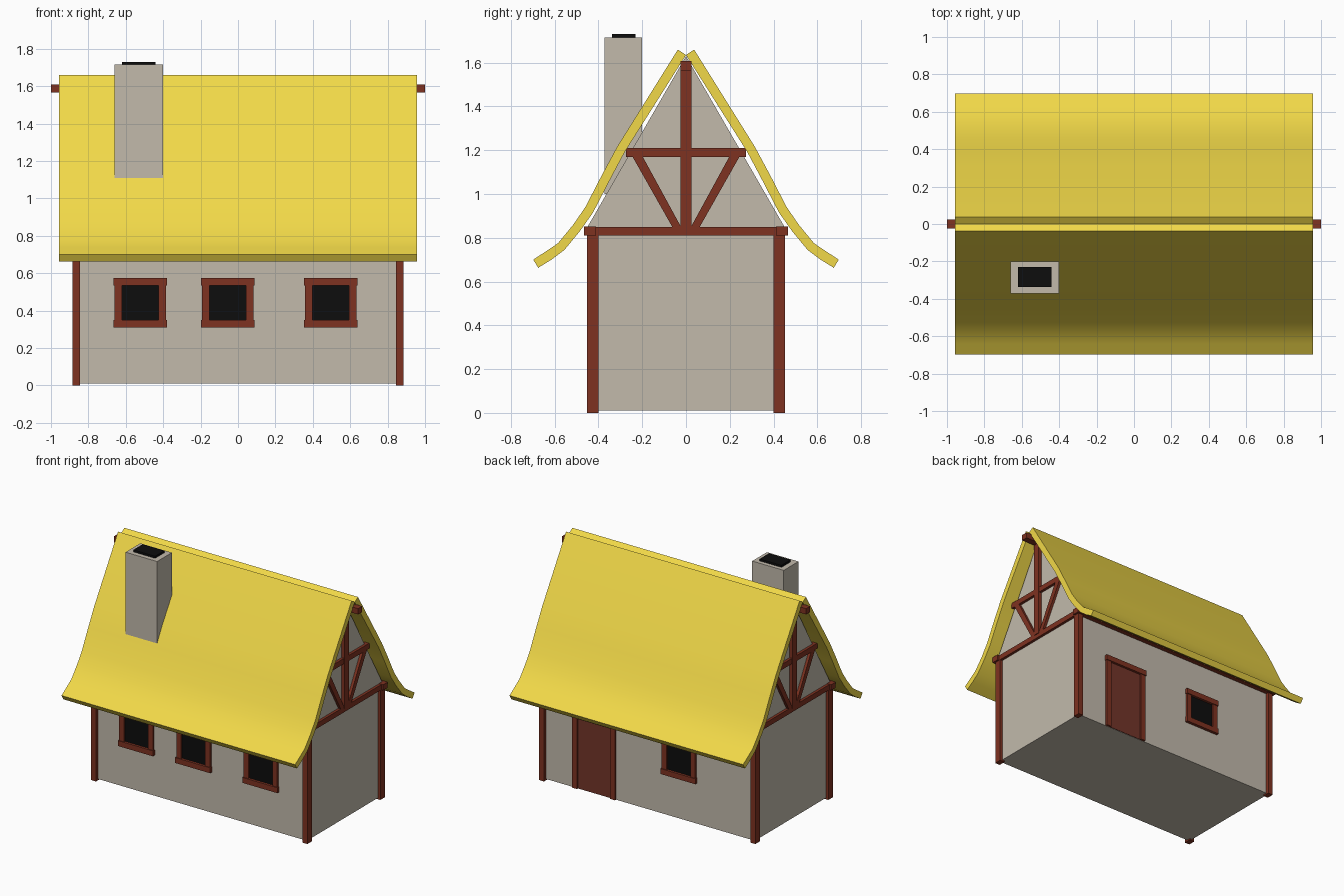
import bpy, bmesh

if "Cube" in bpy.data.objects:
    bpy.data.objects.remove(bpy.data.objects["Cube"])


def material(name, rgb):
    m = bpy.data.materials.new(name)
    m.diffuse_color = (*rgb, 1)
    m.use_nodes = True
    m.node_tree.nodes["Principled BSDF"].inputs["Base Color"].default_value = m.diffuse_color
    return m


PLASTER = material("plaster", (0.54, 0.49, 0.41))
TIMBER = material("timber", (0.21, 0.032, 0.015))
DOOR = material("door_paint", (0.17, 0.035, 0.022))
THATCH = material("thatch", (0.88, 0.69, 0.065))
DARK = material("dark", (0.004, 0.004, 0.004))


def prism(name, profile, x0, x1, mat):
    """Extrude a (y, z) profile along x."""
    bm = bmesh.new()
    a = [bm.verts.new((x0, y, z)) for y, z in profile]
    b = [bm.verts.new((x1, y, z)) for y, z in profile]
    bm.faces.new(a)
    bm.faces.new(b[::-1])
    n = len(profile)
    for i in range(n):
        j = (i + 1) % n
        bm.faces.new((a[i], b[i], b[j], a[j]))
    bmesh.ops.recalc_face_normals(bm, faces=bm.faces)
    me = bpy.data.meshes.new(name)
    bm.to_mesh(me)
    bm.free()
    me.materials.append(mat)
    ob = bpy.data.objects.new(name, me)
    bpy.context.collection.objects.link(ob)
    return ob


def box(name, x, y, z, mat):
    (x0, x1), (y0, y1), (z0, z1) = sorted(x), sorted(y), sorted(z)
    return prism(name, [(y0, z0), (y1, z0), (y1, z1), (y0, z1)], x0, x1, mat)


# Walls with gable ends
prism("house_walls", [(-0.43, 0.01), (0.43, 0.01), (0.43, 0.85), (0.45, 0.85), (0, 1.63),
                      (-0.45, 0.85), (-0.43, 0.85)], -0.865, 0.865, PLASTER)

# Curved thatch roof, one slab per side
outer = [(0.037, 1.66), (0.315, 1.215), (0.385, 1.085), (0.46, 0.94), (0.515, 0.86),
         (0.585, 0.775), (0.64, 0.738), (0.698, 0.70)]
inner = [(0.675, 0.663), (0.615, 0.70), (0.555, 0.745), (0.485, 0.83), (0.425, 0.915),
         (0.35, 1.06), (0.28, 1.192), (0.0, 1.635)]
for side, s in (("front", -1), ("back", 1)):
    roof = prism(f"roof_{side}", [(s * y, z) for y, z in outer + inner], -0.956, 0.956, THATCH)
    bpy.ops.object.select_all(action="DESELECT")
    roof.select_set(True)
    bpy.context.view_layer.objects.active = roof
    bpy.ops.object.shade_smooth_by_angle(angle=0.6)

# Ridge beam and wall plates
box("ridge_beam", (-1, 1), (-0.024, 0.024), (1.565, 1.608), TIMBER)
for side, s in (("front", -1), ("back", 1)):
    box(f"wall_plate_{side}", (-0.9, 0.9), (s * 0.412, s * 0.465), (0.81, 0.852), TIMBER)

# Corner posts and gable framing
for end, e in (("left", -1), ("right", 1)):
    span = (e * 0.845, e * 0.885)
    box(f"tie_beam_{end}", span, (-0.42, 0.42), (0.811, 0.85), TIMBER)
    box(f"collar_beam_{end}", span, (-0.275, 0.275), (1.17, 1.21), TIMBER)
    box(f"king_post_{end}", (e * 0.845, e * 0.89), (-0.024, 0.024), (0.84, 1.6), TIMBER)
    for side, s in (("front", -1), ("back", 1)):
        box(f"corner_post_{end}_{side}", span, (s * 0.40, s * 0.453), (0, 0.812), TIMBER)
        brace = [(s * y, z) for y, z in ((0.02, 0.845), (0.06, 0.845), (0.247, 1.175), (0.2, 1.175))]
        prism(f"brace_{end}_{side}", brace, *span, TIMBER)


# Windows and door
def opening(name, cx, s, z0, fill, sill=True, half=0.138):
    depth = (s * 0.41, s * 0.452)
    box(f"{name}_panel", (cx - half + 0.03, cx + half - 0.03), (s * 0.41, s * 0.434),
        (z0, 0.55), fill)
    for tag, e in (("left", -1), ("right", 1)):
        box(f"{name}_jamb_{tag}", (cx + e * (half - 0.04), cx + e * half), (s * 0.41, s * 0.446),
            (z0, 0.54), TIMBER)
    wide = (cx - half - 0.005, cx + half + 0.005)
    box(f"{name}_lintel", wide, depth, (0.535, 0.575), TIMBER)
    if sill:
        box(f"{name}_sill", wide, depth, (z0 - 0.005, z0 + 0.035), TIMBER)


for i, cx in enumerate((-0.523, -0.055, 0.495)):
    opening(f"front_window_{i + 1}", cx, -1, 0.315, DARK)
opening("back_window", -0.25, 1, 0.315, DARK)
opening("door", 0.445, 1, 0.012, DOOR, sill=False, half=0.175)

# Chimney
box("chimney", (-0.66, -0.402), (-0.372, -0.2), (1.0, 1.715), PLASTER)
box("chimney_flue", (-0.62, -0.442), (-0.338, -0.23), (1.65, 1.73), DARK)
